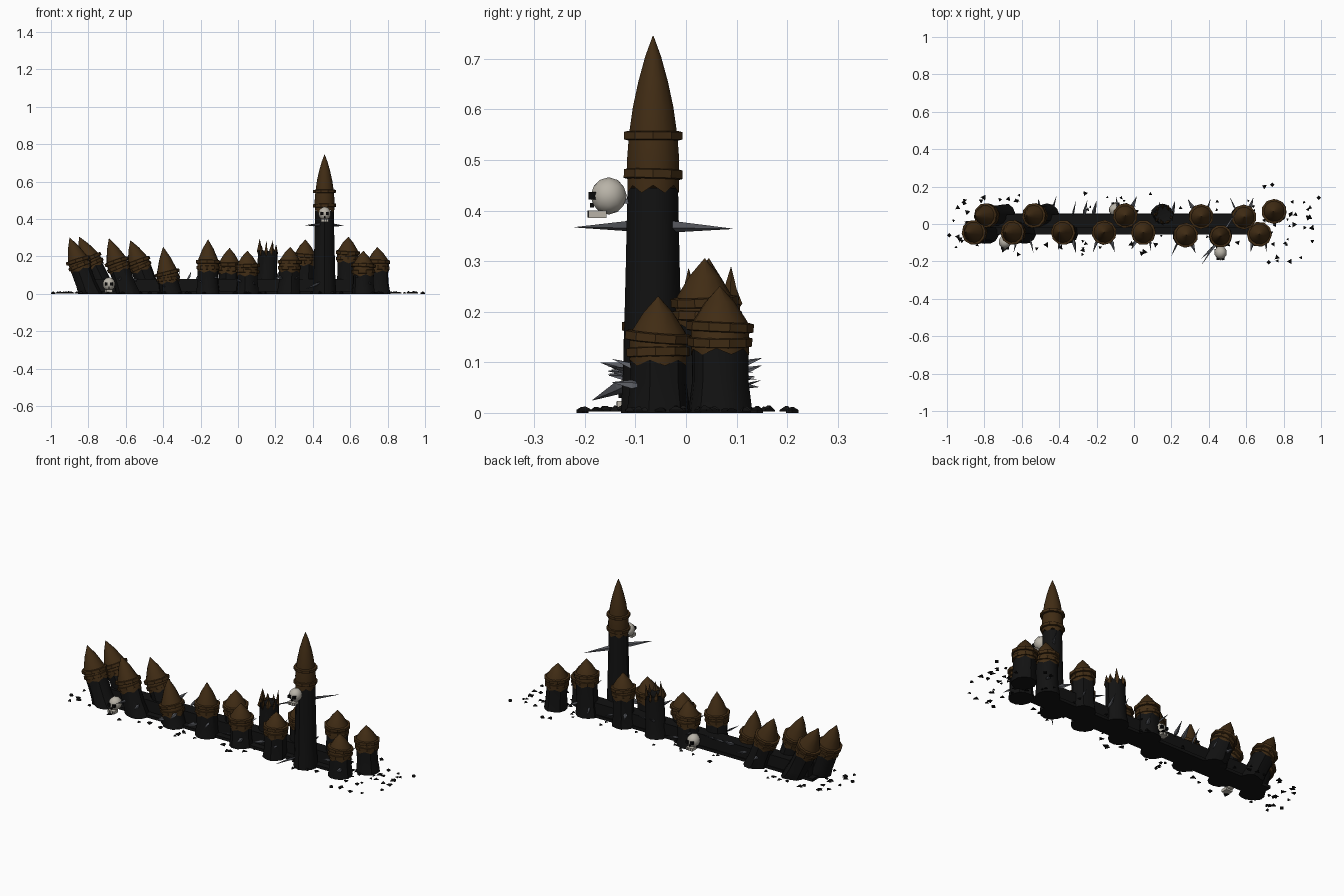
import bpy, bmesh, random
from math import sin, cos, pi, radians
from mathutils import Vector, Matrix

random.seed(4)
cube = bpy.data.objects.get("Cube")
if cube:
    bpy.data.objects.remove(cube, do_unlink=True)


def material(name, r, g, b):
    m = bpy.data.materials.new(name)
    m.use_nodes = True
    m.diffuse_color = (r, g, b, 1)
    node = m.node_tree.nodes["Principled BSDF"]
    node.inputs["Base Color"].default_value = (r, g, b, 1)
    node.inputs["Roughness"].default_value = 0.9
    return m


CHAR = material("charred_wood", 0.006, 0.006, 0.006)
BROWN = material("brown_wood", 0.052, 0.025, 0.007)
STEEL = material("dull_steel", 0.10, 0.105, 0.12)
BONE = material("bone", 0.48, 0.45, 0.39)
BLACK = material("socket_black", 0.003, 0.003, 0.003)


def finish(name, bm, mat, smooth=False):
    bmesh.ops.recalc_face_normals(bm, faces=bm.faces)
    me = bpy.data.meshes.new(name)
    bm.to_mesh(me)
    bm.free()
    me.materials.append(mat)
    ob = bpy.data.objects.new(name, me)
    bpy.context.collection.objects.link(ob)
    if smooth:
        bpy.ops.object.select_all(action='DESELECT')
        ob.select_set(True)
        bpy.context.view_layer.objects.active = ob
        bpy.ops.object.shade_smooth_by_angle(angle=radians(35))
    return ob


def lathe(bm, profile, matrix, sides=12, jag=0.0, wobble=0.0):
    """Spin (radius, z) pairs; jag drops every other vertex of the first ring."""
    rings = []
    bumps = [random.uniform(-wobble, wobble) for _ in range(sides)]
    for k, (r, z) in enumerate(profile):
        ring = []
        for i in range(sides):
            a = 2 * pi * i / sides
            rr = r + bumps[i] * (r > 0.01)
            drop = jag * (i % 2) if k == 0 else 0
            p = matrix @ Vector((rr * cos(a), rr * sin(a), z - drop))
            p.z = max(p.z, 0)
            ring.append(bm.verts.new(p))
        rings.append(ring)
    for lo, hi in zip(rings, rings[1:]):
        for i in range(sides):
            j = (i + 1) % sides
            bm.faces.new((lo[i], lo[j], hi[j], hi[i]))
    bm.faces.new(rings[0][::-1])
    bm.faces.new(rings[-1])


def hoop(bm, matrix, r, z, height, tilt=4):
    """A loose band around a stake."""
    t = Matrix.Translation((0, 0, z)) @ Matrix.Rotation(radians(random.uniform(-tilt, tilt)), 4, 'X')
    t = t @ Matrix.Rotation(radians(random.uniform(-tilt, tilt)), 4, 'Y')
    h = height / 2
    lathe(bm, [(r - .008, -h), (r, -h * .8), (r, h * .8), (r - .008, h)], matrix @ t, 10)


def axis_matrix(base, top):
    d = Vector(top) - Vector(base)
    rot = Vector((0, 0, 1)).rotation_difference(d).to_matrix().to_4x4()
    spin = Matrix.Rotation(random.uniform(0, pi), 4, 'Z')
    return Matrix.Translation(base) @ rot @ spin, d.length


def stake(name, x, y, apex_x, height, cone):
    m, h = axis_matrix((x, y, 0), (apex_x, y, height))
    collar = h - cone
    bm = bmesh.new()
    lathe(bm, [(.062, -.03), (.06, .02), (.055, .06), (.055, collar - .03)], m, 12, 0, .003)
    finish(name + "_post", bm, CHAR, True)
    bm = bmesh.new()
    lathe(bm, [(.058, collar - .055), (.058, collar - .01), (.055, collar), (.03, h - cone * .45),
               (.001, h)], m, 12, .012)
    hoop(bm, m, .064, collar - .04, .02)
    hoop(bm, m, .067, collar - .01, .02)
    finish(name + "_cap", bm, BROWN, True)


def blade(bm, root, tip, r):
    """Flat diamond spike, widest near its root."""
    m, h = axis_matrix(root, tip)
    m = m @ Matrix.Diagonal((1, .5, 1, 1))
    lathe(bm, [(r * .4, 0), (r, h * .3), (.0005, h)], m, 4)


def box(bm, centre, size):
    t = Matrix.Translation(centre) @ Matrix.Diagonal((*size, 1))
    bmesh.ops.create_cube(bm, size=1, matrix=t)


# Stakes: base x, y, apex x, height, cone height
front_row = [(-.79, -.045, -.90, .30, .12), (-.59, -.045, -.69, .295, .12),
             (-.36, -.045, -.40, .25, .13), (-.16, -.045, -.16, .29, .11),
             (.05, -.045, .05, .23, .07), (.27, -.06, .28, .25, .07),
             (.67, -.055, .67, .23, .07)]
back_row = [(-.70, .045, -.85, .305, .12), (-.47, .045, -.575, .285, .11),
            (-.05, .045, -.045, .245, .075), (.355, .04, .36, .29, .075),
            (.58, .037, .59, .305, .075), (.755, .067, .745, .25, .07)]
for label, row in (("front_stake", front_row), ("back_stake", back_row)):
    for n, s in enumerate(row):
        stake(f"{label}_{n + 1}", *s)

# Broken stake with splintered top
m, h = axis_matrix((.15, .05, 0), (.16, .05, .24))
bm = bmesh.new()
lathe(bm, [(.06, -.02), (.052, .05), (.05, h - .01), (.03, h - .015)], m, 12, 0, .003)
finish("broken_post", bm, CHAR, True)
bm = bmesh.new()
for i in range(9):
    a = 2 * pi * i / 9
    out = Vector((cos(a), sin(a), 0))
    blade(bm, m @ (out * .043 + Vector((0, 0, h - .04))),
          m @ (out * .046 + Vector((0, 0, h + random.uniform(.015, .06)))), .018)
finish("broken_splinters", bm, BROWN)

# Tall tower stake
m = Matrix.Translation((.463, -.065, 0))
bm = bmesh.new()
lathe(bm, [(.062, 0), (.057, .1), (.052, .3), (.049, .445)], m, 12, 0, .002)
finish("tower_post", bm, CHAR, True)
bm = bmesh.new()
lathe(bm, [(.052, .45), (.053, .5), (.049, .55), (.041, .605), (.03, .655), (.016, .705),
           (.001, .745)], m, 14, .015)
hoop(bm, m, .061, .472, .02, 2)
hoop(bm, m, .061, .548, .018, 1)
finish("tower_cap", bm, BROWN, True)

# Low beam joining the rows
bm = bmesh.new()
box(bm, (-.1, .015, .04), (1.38, .07, .08))
box(bm, (-.1, 0, .008), (1.44, .11, .016))
finish("base_beam", bm, CHAR)

# Steel blades sticking out of both faces
bm = bmesh.new()
for row, side in ((front_row[1:], -1), (back_row[1:-1], 1)):
    for x, y, *_ in row:
        for k in (-1, 1):
            z = random.uniform(.04, .095)
            root = Vector((x + k * .035, y + side * .035, z))
            reach = Vector((k * random.uniform(.0, .035), side * random.uniform(.055, .075),
                            random.uniform(-.01, .025)))
            blade(bm, root, root + reach, .011)
for x in (-.33, -.27, -.22, .12, .2):
    blade(bm, (x, .04, .07), (x + .02, .125, .12), .011)
blade(bm, (.44, -.11, .06), (.36, -.185, .025), .014)
blade(bm, (.46, -.07, .37), (.36, -.22, .367), .012)
blade(bm, (.46, -.07, .37), (.565, .092, .364), .012)
blade(bm, (.463, -.09, .418), (.463, -.15, .42), .012)
finish("steel_blades", bm, STEEL)


# Skulls: cranium, jaw, eye sockets and nose
def skull(name, place, turn=0):
    m = Matrix.Translation(place) @ Matrix.Rotation(turn, 4, 'Z')
    bm = bmesh.new()
    shape = Matrix.Translation((0, .004, .004)) @ Matrix.Diagonal((.034, .036, .037, 1))
    bmesh.ops.create_icosphere(bm, subdivisions=2, radius=1, matrix=shape)
    box(bm, (0, -.018, -.032), (.04, .036, .015))
    bm.transform(m)
    finish(name, bm, BONE, True)
    bm = bmesh.new()
    for k in (-1, 1):
        box(bm, (k * .014, -.028, .004), (.015, .016, .015))
    box(bm, (0, -.029, -.014), (.007, .008, .009))
    for i in (-1, 0, 1):
        box(bm, (i * .011, -.0365, -.032), (.002, .002, .014))
    bm.transform(m)
    finish(name + "_sockets", bm, BLACK)


skull("tower_skull", (.463, -.157, .425))
skull("front_skull", (-.69, -.10, .048))
skull("back_skull", (-.10, .08, .045), pi)

# Splinters scattered on the ground, denser near the ends
bm = bmesh.new()
for i in range(110):
    end = random.choice((-1, 1))
    if i < 60:
        x, y = end * random.uniform(.68, .97), random.gauss(0, .085)
    else:
        x, y = random.uniform(-.7, .7), end * random.uniform(.06, .17)
    y = max(-.2, min(.2, y))
    r = random.uniform(.008, .018)
    t = Matrix.Translation((x, y, 0)) @ Matrix.Rotation(random.uniform(0, 6), 4, 'Z')
    lathe(bm, [(r, .003), (r, .006), (r * .2, random.uniform(.009, .015))], t, 3)
for x, y in ((-.988, -.06), (.988, .14), (.74, .21), (.72, -.205)):
    lathe(bm, [(.012, 0), (.012, .006), (.002, .012)], Matrix.Translation((x, y, 0)), 4)
finish("ground_splinters", bm, CHAR)
